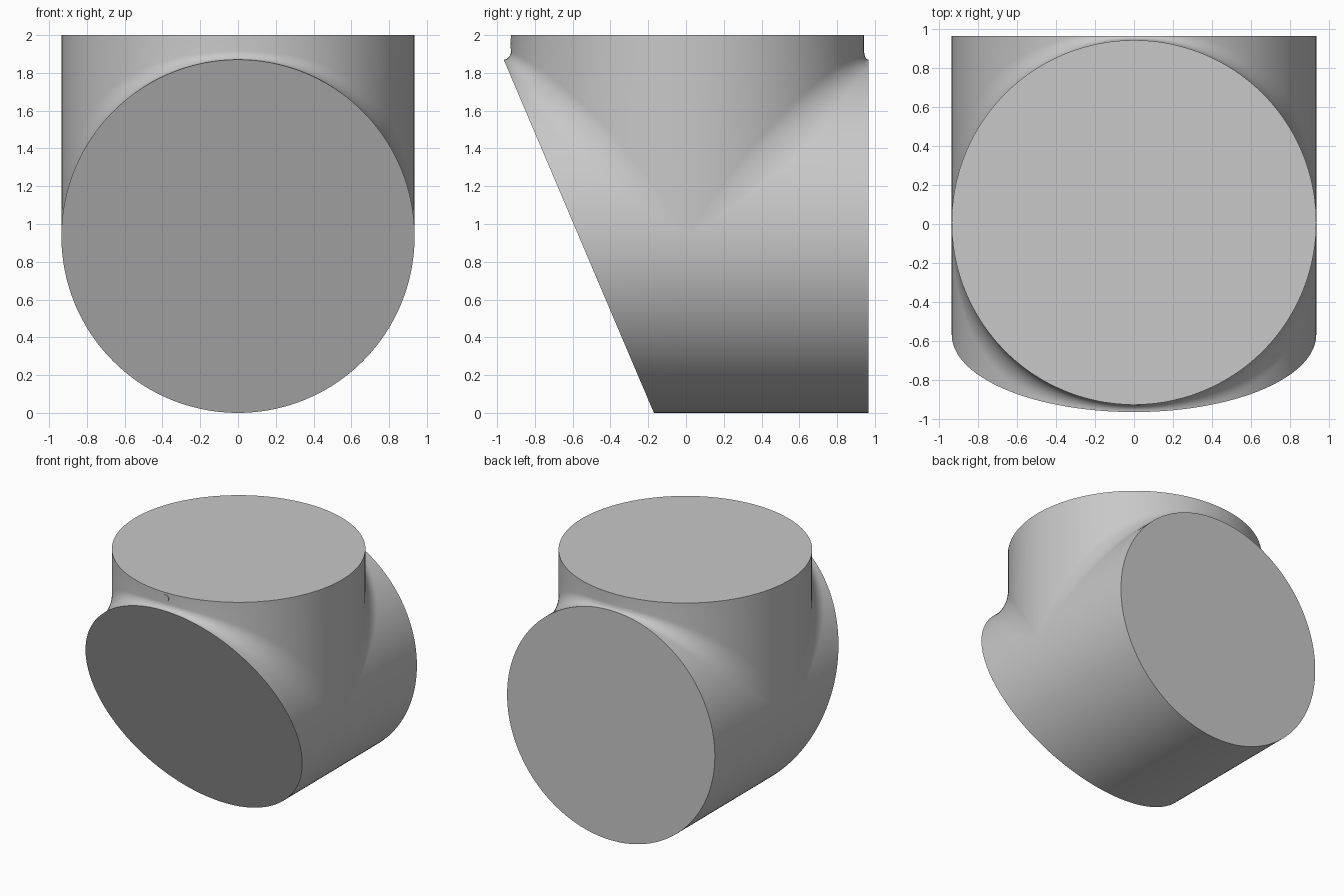
import bpy, bmesh, math
from mathutils import Matrix

cube = bpy.data.objects.get("Cube")
if cube:
    bpy.data.objects.remove(cube)

R = 0.935        # radius of both pipes
C = 0.008        # y of the upright pipe's axis
TOP, BACK = 2.0, 0.965
STEPS, ARC = 96, 10

grey = bpy.data.materials.new("plain grey")
grey.use_nodes = True
colour = (0.58, 0.58, 0.58, 1)
grey.diffuse_color = colour
grey.node_tree.nodes["Principled BSDF"].inputs["Base Color"].default_value = colour


def front(z):
    """y of the slanted front cut at height z."""
    return -0.17 - 0.425 * z


def fillet(corner_y, z, side, reach, rise):
    """Concave corner, from the lying pipe up to the upright pipe."""
    angles = [math.pi / 2 * i / ARC for i in range(ARC + 1)]
    return [(corner_y + side * reach * (1 - math.sin(a)),
             z + rise * (1 - math.cos(a))) for a in angles]


def section(h):
    """T-shaped slice (y, z) where both pipes have half-width h."""
    low, high = R - h, R + h
    size = h / R * (0.045 + 0.5 * (1 - h / R))
    back_reach = min(size, BACK - C - h)
    front_reach = min(size, C - h - front(high))
    pts = [(front(low), low), (C, low), (BACK, low), (BACK, high)]
    pts += fillet(C + h, high, 1, back_reach, size)
    pts += [(C + h, TOP), (C - h, TOP)]
    pts += fillet(C - h, high, -1, front_reach, size)[::-1]
    pts.append((front(high), high))
    return pts


def finish(bm, name):
    bmesh.ops.recalc_face_normals(bm, faces=bm.faces[:])
    mesh = bpy.data.meshes.new(name)
    bm.to_mesh(mesh)
    bm.free()
    mesh.materials.append(grey)
    ob = bpy.data.objects.new(name, mesh)
    bpy.context.collection.objects.link(ob)
    bpy.ops.object.select_all(action='DESELECT')
    ob.select_set(True)
    bpy.context.view_layer.objects.active = ob
    bpy.ops.object.shade_smooth_by_angle(angle=math.radians(30))
    return ob


# Filleted pipe junction, lofted from slices across its width
bm = bmesh.new()
rings = []
for i in range(STEPS + 1):
    a = math.pi * i / STEPS
    rings.append([bm.verts.new((R * math.cos(a), y, z))
                  for y, z in section(R * math.sin(a))])
for r, s in zip(rings, rings[1:]):
    n = len(r)
    for j in range(n):
        k = (j + 1) % n
        bm.faces.new((r[j], r[k], s[k], s[j]))
bmesh.ops.remove_doubles(bm, verts=bm.verts[:], dist=0.0001)
finish(bm, "pipe_junction")

# Small round pin near the top of the front
bm = bmesh.new()
bmesh.ops.create_cone(bm, cap_ends=True, segments=32, radius1=0.027,
                      radius2=0.027, depth=0.03,
                      matrix=Matrix.Translation((0, C - R + 0.012, 1.955))
                      @ Matrix.Rotation(math.pi / 2, 4, 'X'))
finish(bm, "front_pin")
